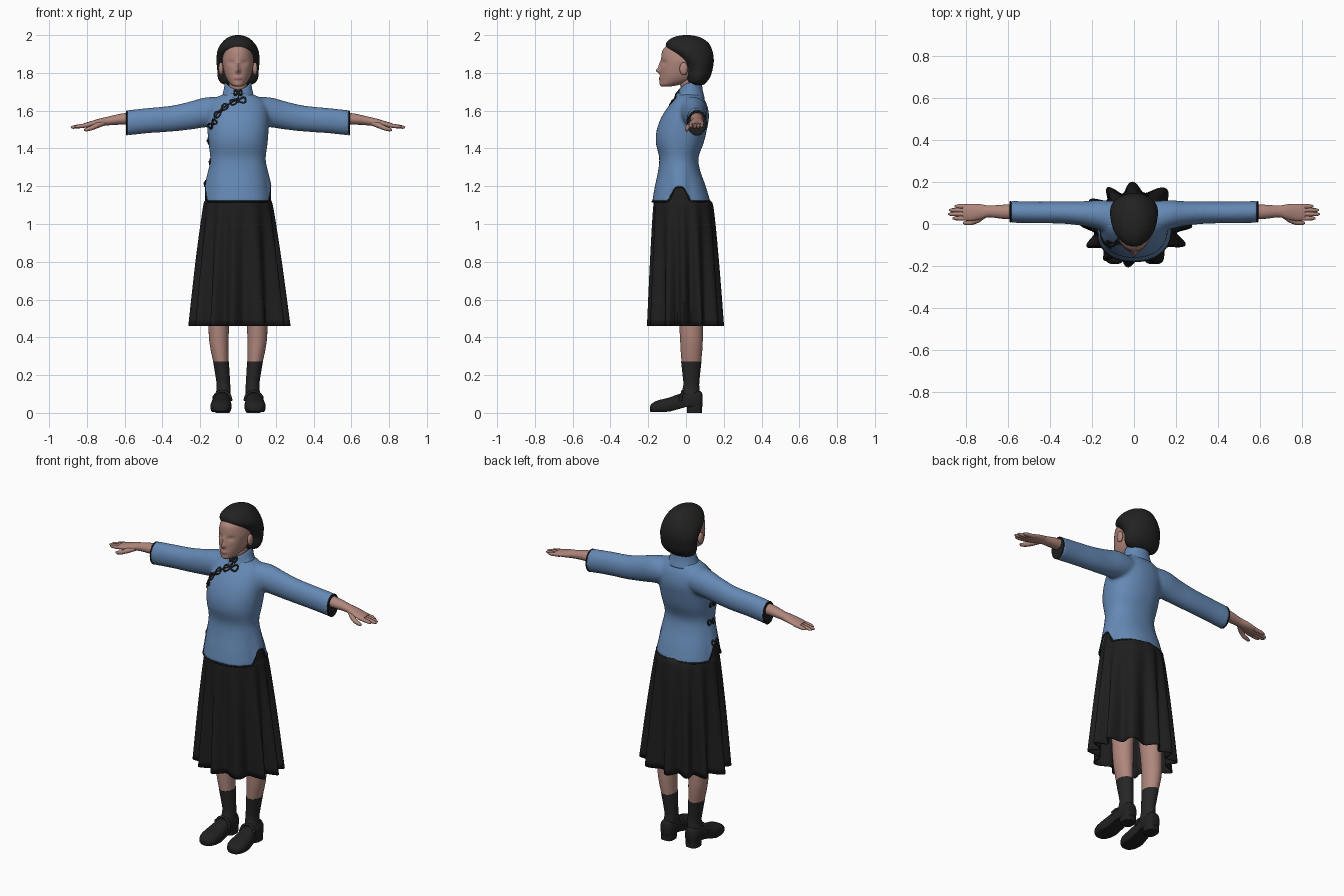
import bpy, bmesh
from math import sin, cos, pi, exp, copysign
from mathutils import Vector, Matrix
from mathutils.bvhtree import BVHTree

cube = bpy.data.objects.get("Cube")
if cube:
    bpy.data.objects.remove(cube, do_unlink=True)


def material(name, rgb):
    m = bpy.data.materials.new(name)
    m.use_nodes = True
    m.diffuse_color = (*rgb, 1)
    bsdf = m.node_tree.nodes["Principled BSDF"]
    bsdf.inputs["Base Color"].default_value = (*rgb, 1)
    bsdf.inputs["Roughness"].default_value = 0.8
    return m


SKIN = material("skin", (.43, .24, .2))
LIPS = material("lips", (.34, .15, .13))
BLUE = material("blouse blue", (.13, .25, .46))
BLACK = material("skirt black", (.013, .013, .013))
HAIR = material("hair black", (.016, .016, .016))
SHOE = material("shoe black", (.015, .015, .015))
SOCK = material("sock charcoal", (.02, .02, .02))


def smooth_rings(rings, steps):
    """Catmull-Rom interpolation between cross-sections."""
    out, last = [], len(rings) - 1
    for i in range(last):
        a, b, c, d = (rings[min(max(i + k, 0), last)] for k in (-1, 0, 1, 2))
        for s in range(steps):
            t = s / steps
            out.append([q + .5 * t * (r - p + t * (2*p - 5*q + 4*r - s4 + t * (3*(q - r) + s4 - p)))
                        for p, q, r, s4 in zip(a, b, c, d)])
    return out + [list(rings[last])]


def loft(bm, rings, axis="z", seg=40, steps=4, power=2, caps=True, side=1, warp=None):
    """Skin elliptical rings (h, centre u, centre v, radius u, radius v) along an axis."""
    loops = []
    for h, cu, cv, ru, rv in smooth_rings(rings, steps):
        loop = []
        for k in range(seg):
            a = 2 * pi * k / seg
            u = cu + ru * copysign(abs(cos(a)) ** (2 / power), cos(a))
            v = cv + rv * copysign(abs(sin(a)) ** (2 / power), sin(a))
            p = Vector({"z": (u, v, h), "x": (h, u, v), "y": (u, h, v)}[axis])
            if warp:
                p = warp(p, a)
            p.x *= side
            loop.append(bm.verts.new(p))
        loops.append(loop)
    for lo, hi in zip(loops, loops[1:]):
        for k in range(seg):
            n = (k + 1) % seg
            bm.faces.new((lo[k], lo[n], hi[n], hi[k]))
    if caps:
        bm.faces.new(loops[0])
        bm.faces.new(loops[-1])


def finish(bm, name, *mats):
    bmesh.ops.recalc_face_normals(bm, faces=bm.faces)
    me = bpy.data.meshes.new(name)
    bm.to_mesh(me)
    bm.free()
    for m in mats:
        me.materials.append(m)
    me.shade_smooth()
    me.set_sharp_from_angle(angle=.9)
    ob = bpy.data.objects.new(name, me)
    bpy.context.collection.objects.link(ob)
    return ob


def part(name, mat, rings, **kw):
    bm = bmesh.new()
    loft(bm, rings, **kw)
    return finish(bm, name, mat)


def ball(name, mat, centre, size):
    bm = bmesh.new()
    bmesh.ops.create_uvsphere(bm, u_segments=20, v_segments=12, radius=1,
                              matrix=Matrix.LocRotScale(Vector(centre), None, Vector(size)))
    return finish(bm, name, mat)


def baked(ob):
    bpy.context.view_layer.update()
    return bpy.data.meshes.new_from_object(ob.evaluated_get(bpy.context.evaluated_depsgraph_get()))


def tube(name, mat, points, radii, closed=False):
    cu = bpy.data.curves.new(name, "CURVE")
    cu.dimensions, cu.bevel_depth, cu.bevel_resolution = "3D", 1, 2
    cu.use_fill_caps = True
    sp = cu.splines.new("POLY")
    sp.points.add(len(points) - 1)
    sp.use_cyclic_u = closed
    for i, (pt, p) in enumerate(zip(sp.points, points)):
        pt.co = (*p, 1)
        pt.radius = radii[i] if isinstance(radii, list) else radii
    tmp = bpy.data.objects.new(name, cu)
    bpy.context.collection.objects.link(tmp)
    me = baked(tmp)
    bpy.data.objects.remove(tmp, do_unlink=True)
    bm = bmesh.new()
    bm.from_mesh(me)
    return finish(bm, name, mat)


# Blouse: torso and sleeves fused, then the side slits lifted into the hem
def slit(x, y):
    return .08 * exp(-((y + .035) / .045) ** 4) * min(1, (abs(x) / .15) ** 2)


HEM = (1.115, 0, -.025, .18, .155)
bm = bmesh.new()
loft(bm, [HEM, (1.2, 0, -.03, .166, .135), (1.28, 0, -.036, .153, .112), (1.35, 0, -.038, .147, .104),
          (1.43, 0, -.033, .157, .127), (1.5, 0, -.022, .162, .133), (1.57, 0, -.003, .162, .125),
          (1.63, 0, .012, .15, .1), (1.665, 0, .018, .125, .076), (1.69, 0, .02, .07, .065)], power=2.2)
for s in (1, -1):
    loft(bm, [(.04, .03, 1.6, .07, .06), (.12, .035, 1.595, .076, .077), (.18, .045, 1.59, .068, .079),
              (.25, .05, 1.575, .058, .075), (.35, .055, 1.558, .053, .069), (.47, .055, 1.548, .052, .067),
              (.59, .058, 1.535, .052, .067)], axis="x", side=s)
rough = finish(bm, "blouse_rough", BLUE)
mod = rough.modifiers.new("fuse", "REMESH")
mod.mode, mod.voxel_size = "VOXEL", .009
mod = rough.modifiers.new("soften", "SMOOTH")
mod.factor, mod.iterations = .5, 8
me = baked(rough)
bpy.data.objects.remove(rough, do_unlink=True)
bm = bmesh.new()
bm.from_mesh(me)
for v in bm.verts:
    v.co.z += slit(v.co.x, v.co.y) * min(1, max(0, (1.35 - v.co.z) / .23))
blouse = finish(bm, "blouse", BLUE)


# Standing collar, lower at the throat
def collar_dip(p, a):
    if p.z > 1.7:
        p.z -= .035 * max(0, -sin(a)) ** 2
    return p


collar = part("collar", BLUE, [(1.665, 0, .02, .09, .08), (1.705, 0, .021, .077, .068), (1.748, 0, .024, .07, .06)],
              caps=False, warp=collar_dip)
collar.modifiers.new("cloth", "SOLIDIFY").thickness = .008

# Hem and cuff piping, dark sleeve linings
ring = [2 * pi * k / 96 for k in range(96)]
hem = []
for a in ring:
    x = .177 * copysign(abs(cos(a)) ** .91, cos(a))
    y = -.025 + .152 * copysign(abs(sin(a)) ** .91, sin(a))
    hem.append((x * (1 - slit(x, y) * .6), y, 1.119 + slit(x, y)))
tube("hem_piping", BLACK, hem, .005, True)
for s, label in ((1, "left"), (-1, "right")):
    tube(label + "_cuff_piping", BLACK, [(.588 * s, .058 + .048 * cos(a), 1.535 + .063 * sin(a)) for a in ring], .004, True)
    part(label + "_sleeve_lining", BLACK, [(.584, .058, 1.535, .046, .061), (.591, .058, 1.535, .046, .061)],
         axis="x", side=s, steps=1)

# Corded fasteners laid on the cloth surface
bm = bmesh.new()
for ob in (blouse, collar):
    bm.from_mesh(ob.data)
cloth = BVHTree.FromBMesh(bm)
bm.free()


def project(u, z, sideways=False):
    start, way = ((-1, u, z), (1, 0, 0)) if sideways else ((u, -1, z), (0, 1, 0))
    hit = cloth.ray_cast(Vector(start), Vector(way))[0]
    return hit or Vector((-.16, u, z) if sideways else (u, -.06, z))


def frog(name, u, z, tilt, length, sideways=False):
    pts = []
    for k in range(32):
        t = 2 * pi * k / 32
        a, b = length * cos(t), .014 * sin(2 * t)
        pts.append(project(u + a * cos(tilt) - b * sin(tilt), z + a * sin(tilt) + b * cos(tilt), sideways))
    tube(name, BLACK, pts, .005, True)
    ball(name + "_knot", BLACK, project(u, z, sideways), (.009, .009, .009))


placket = smooth_rings([(0, 1.705), (0, 1.665), (-.04, 1.64), (-.09, 1.605), (-.125, 1.56), (-.145, 1.5)], 5)
tube("placket_piping", BLACK, [project(*p) for p in placket], .004)
frog("collar_frog", 0, 1.695, 0, .02)
frog("throat_frog", 0, 1.65, .2, .042)
frog("chest_frog", -.09, 1.6, .8, .045)
frog("underarm_frog", -.135, 1.53, .8, .025)
for i, z in enumerate((1.44, 1.33, 1.215)):
    frog(f"side_frog_{i + 1}", -.03, z, 0, .025, True)


# Pleated skirt
def pleats(p, a):
    t = min(1, max(0, (1.14 - p.z) / .68))
    k = 1 + .14 * t ** .8 * cos(12 * a + .9 * sin(3 * a) + .5) + .03 * t * cos(a)
    return Vector((p.x * k, p.y * k, p.z))


skirt = part("skirt", BLACK, [(1.21, 0, -.03, .158, .122), (1.13, 0, -.02, .173, .145), (1.08, 0, -.014, .184, .158),
                              (.8, 0, -.008, .212, .17), (.46, 0, -.003, .238, .18)],
             seg=192, steps=6, caps=False, warp=pleats)
skirt.modifiers.new("cloth", "SOLIDIFY").thickness = .006


# Head with modelled nose, eye sockets, lips and chin
def features(p, a):
    def bump(x, z, wx, wz):
        return exp(-((p.x - x) / wx) ** 2 - ((p.z - z) / wz) ** 2)
    if sin(a) < 0:
        p.y -= .022 * bump(0, 1.812, .011, .014) + .01 * bump(0, 1.84, .009, .022)
        p.y -= .006 * bump(0, 1.77, .02, .009)
        p.y += .008 * (bump(.036, 1.855, .02, .014) + bump(-.036, 1.855, .02, .014))
    return p


bm = bmesh.new()
loft(bm, [(1.728, 0, -.105, .02, .025), (1.738, 0, -.085, .037, .054), (1.76, 0, -.05, .056, .089),
          (1.79, 0, -.035, .07, .102), (1.83, 0, -.025, .079, .11), (1.87, 0, -.017, .083, .115),
          (1.92, 0, -.015, .072, .109), (1.95, 0, -.01, .05, .085)], seg=72, steps=8, warp=features)
for f in bm.faces:
    c = f.calc_center_median()
    f.material_index = int(c.y < -.1 and (c.x / .024) ** 2 + ((c.z - 1.77) / .008) ** 2 < 1)
finish(bm, "head", SKIN, LIPS)
part("neck", SKIN, [(1.66, 0, .025, .055, .05), (1.72, 0, .018, .048, .046), (1.8, 0, .005, .05, .05)])
part("bobbed_hair", HAIR, [(1.735, 0, .06, .065, .03), (1.75, 0, .058, .094, .05), (1.78, 0, .064, .108, .065),
                           (1.82, 0, .068, .11, .073), (1.86, 0, .06, .114, .087), (1.9, 0, .036, .112, .108),
                           (1.93, 0, .016, .104, .119), (1.96, 0, .007, .085, .111), (1.985, 0, .004, .058, .078),
                           (1.997, 0, .004, .028, .04), (2, 0, .004, .006, .008)], seg=64)

# Limbs, built for both sides
for s, label in ((1, "left"), (-1, "right")):
    ball(label + "_ear", SKIN, (.09 * s, -.012, 1.822), (.013, .022, .034))
    part(label + "_forearm_and_palm", SKIN, [(.54, .058, 1.56, .036, .034), (.62, .058, 1.555, .034, .029),
         (.69, .06, 1.545, .028, .023), (.73, .058, 1.538, .036, .021), (.78, .055, 1.528, .041, .016),
         (.815, .055, 1.522, .037, .012)], axis="x", side=s, seg=24)
    for i, (y, tip) in enumerate(((.027, .865), (.047, .885), (.066, .88), (.084, .855))):
        xs = [.78, .83, tip - .012, tip]
        tube(f"{label}_finger_{i + 1}", SKIN, [(x * s, y, 1.525 - (x - .78) * .13) for x in xs],
             [.011, .011, .009, .004])
    thumb = [(.71, .045, 1.535), (.745, .02, 1.522), (.775, .006, 1.508), (.805, .005, 1.499), (.815, .006, 1.497)]
    tube(label + "_thumb", SKIN, [(x * s, y, z) for x, y, z in thumb], [.014, .015, .012, .01, .004])

    part(label + "_leg", SKIN, [(1, .085, -.01, .075, .085), (.6, .098, .02, .06, .068), (.42, .102, .028, .053, .061),
         (.34, .098, .029, .048, .058), (.25, .088, .028, .038, .05)], side=s)
    part(label + "_sock", SOCK, [(.272, .09, .028, .042, .054), (.2, .082, .028, .038, .046),
         (.15, .077, .028, .036, .042), (.11, .078, .025, .038, .048), (.07, .082, .02, .04, .055)], side=s)

    # Strapped shoe with flattened sole and block heel
    def sole(p, a):
        p.z = max(p.z, .006 + .025 * min(1, max(0, (p.y + .09) / .09)))
        return p
    part(label + "_shoe", SHOE, [(-.19, .092, .022, .018, .014), (-.18, .092, .026, .038, .024),
         (-.15, .091, .03, .053, .036), (-.1, .09, .034, .056, .044), (-.05, .087, .045, .05, .05),
         (0, .084, .058, .044, .052), (.05, .082, .065, .043, .052), (.077, .082, .066, .035, .048),
         (.087, .082, .064, .02, .035)], axis="y", side=s, power=2.4, warp=sole)
    part(label + "_heel", SHOE, [(0, .082, .045, .037, .04), (.045, .082, .045, .04, .04)],
         side=s, power=3, steps=1)
    strap = [((.083 + .046 * cos(a)) * s, -.03 + .012 * sin(a), .065 + .05 * sin(a)) for a in ring[:49:4]]
    tube(label + "_shoe_strap", SHOE, strap, .008)
    ball(label + "_strap_buckle", SHOE, (.125 * s, -.028, .085), (.01, .012, .01))
